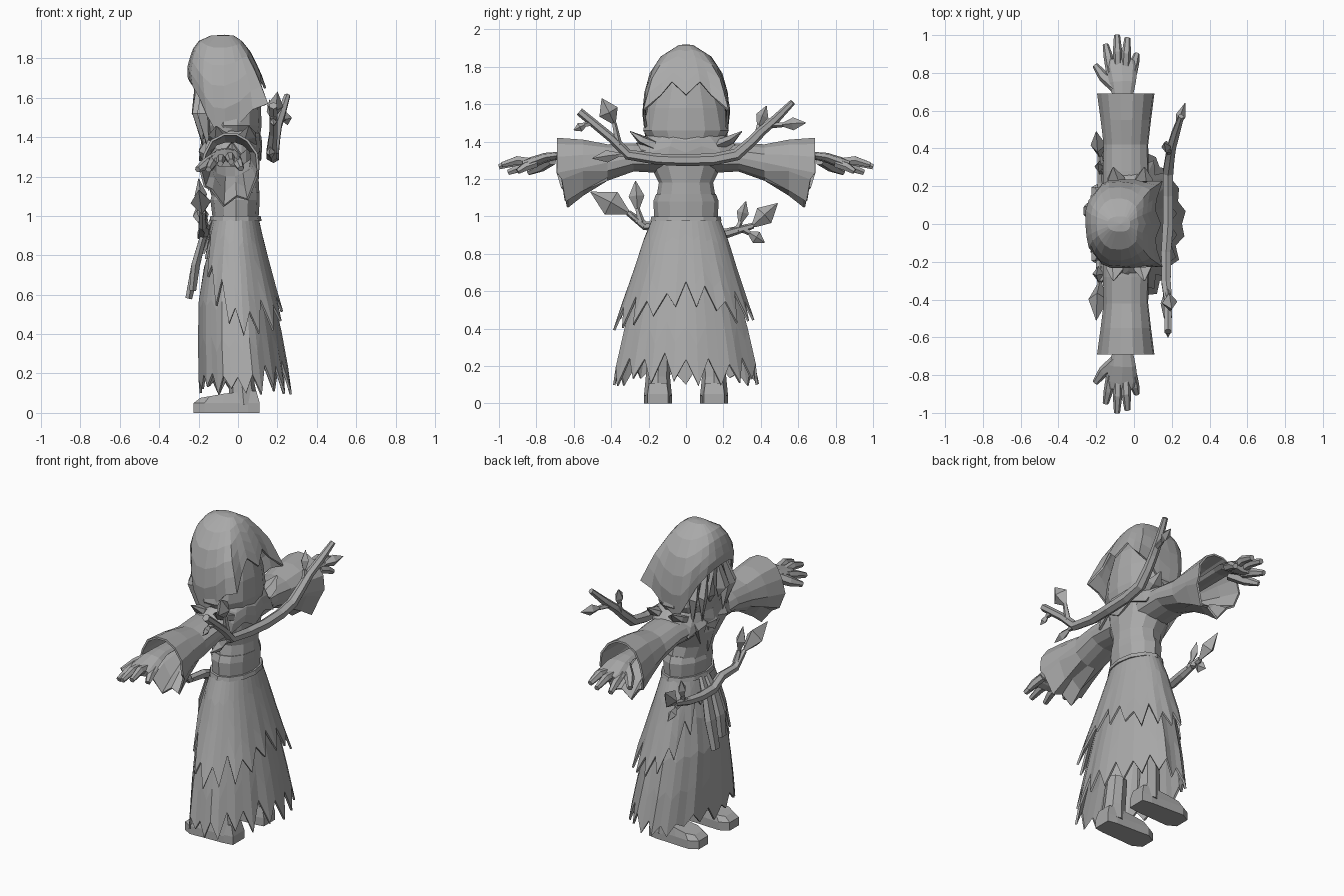
import bpy, bmesh, math, random
from mathutils import Vector

random.seed(4)
grey = bpy.data.materials.new("grey")
grey.diffuse_color = (0.4, 0.4, 0.4, 1)


def loft(name, rings, caps=True, thick=0):
    """Skin a list of closed rings; optionally cap the ends or thicken the shell."""
    bm = bmesh.new()
    vs = [[bm.verts.new(p) for p in r] for r in rings]
    n = len(rings[0])
    for a, b in zip(vs, vs[1:]):
        for i in range(n):
            j = (i + 1) % n
            bm.faces.new((a[i], a[j], b[j], b[i]))
    if caps:
        bm.faces.new(vs[0][::-1])
        bm.faces.new(vs[-1])
    bmesh.ops.remove_doubles(bm, verts=bm.verts[:], dist=0.0005)
    bmesh.ops.recalc_face_normals(bm, faces=bm.faces[:])
    me = bpy.data.meshes.new(name)
    bm.to_mesh(me)
    bm.free()
    me.materials.append(grey)
    ob = bpy.data.objects.new(name, me)
    bpy.context.collection.objects.link(ob)
    if thick:
        m = ob.modifiers.new("thickness", 'SOLIDIFY')
        m.thickness = thick
    return ob


def tube(name, pts, radii, n=6, flat=1.0, up=(0, 0, 1)):
    """Tapered tube along a path; flat squashes it along the up direction."""
    pts = [Vector(p) for p in pts]
    rings = []
    for i, p in enumerate(pts):
        t = (pts[min(i + 1, len(pts) - 1)] - pts[max(i - 1, 0)]).normalized()
        side = t.cross(Vector(up)).normalized()
        top = side.cross(t)
        rings.append([p + radii[i] * (side * math.cos(a) + flat * top * math.sin(a))
                      for a in (2 * math.pi * k / n for k in range(n))])
    return loft(name, rings)


def leaf(base, tip, r):
    b, t = Vector(base), Vector(tip)
    tube("leaf", [b, b.lerp(t, 0.45), t], [0.012, r, 0.002], 4, 0.75, (1, 0, 0.1))


def sample(profile, z):
    """Interpolate (z, centre x, rx front, rx back, ry) rows, listed top to bottom."""
    for a, b in zip(profile, profile[1:]):
        if z >= b[0]:
            f = min(1, max(0, (a[0] - z) / (a[0] - b[0])))
            return [u + (v - u) * f for u, v in zip(a, b)]
    return profile[-1]


def ring_point(profile, z, a, k=1.0, power=1.0):
    """Point on an oval cross-section; power below 1 makes it boxier."""
    _, cx, rf, rb, ry = sample(profile, z)
    c, s = (math.copysign(abs(v) ** power, v) for v in (math.cos(a), math.sin(a)))
    return (cx + k * c * (rb if c > 0 else rf), k * s * ry, z)


def garment(name, profile, hem, n, rows, wobble=0.0, power=1.0, flare={}, ease=1.0, closed=False):
    """Draped shell from the profile top to a hem height per column; flare widens chosen columns."""
    top = profile[0][0]
    ks = [flare.get(i, 1) + random.uniform(-wobble, wobble) for i in range(n)]
    rings = [[(profile[0][1], 0, top + 0.005)] * n] if closed else []
    for r in range(rows + 1):
        f = (r / rows) ** ease
        rings.append([])
        for i in range(n):
            a = 2 * math.pi * i / n
            rings[-1].append(ring_point(profile, top + (hem(i, a) - top) * f, a,
                                        1 + (ks[i] - 1) * f, power))
    return loft(name, rings, False, 0.012)


def body(name, profile, n=12):
    return loft(name, [[ring_point(profile, p[0], 2 * math.pi * i / n) for i in range(n)]
                       for p in profile])


# Skirt layers with ragged hems
N = 38
low_tips = [random.uniform(0.09, 0.14) if i % 2 else
            random.uniform(0.15, 0.21) + 0.07 * max(0, math.cos(2 * math.pi * i / N)) for i in range(N)]
low = [(0.95, -0.01, 0.10, 0.10, 0.16), (0.65, 0.0, 0.20, 0.165, 0.27),
       (0.42, 0.0, 0.205, 0.215, 0.33), (0.1, 0.02, 0.22, 0.25, 0.40)]
garment("lower_skirt", low, lambda i, a: low_tips[i], N, 4, 0.04)
up_tips = [random.uniform(-0.05, 0.01) if i % 2 else random.uniform(0.07, 0.15) for i in range(N)]


def upper_hem(i, a):
    c = math.cos(a)
    base = 0.44 + 0.07 * max(0, c) ** 3
    return base + up_tips[i] + (0.42 * (-c) ** 1.7 if c < 0 else 0)


up = [(0.99, -0.01, 0.12, 0.115, 0.18), (0.88, -0.01, 0.15, 0.14, 0.225),
      (0.75, 0.0, 0.19, 0.165, 0.265), (0.6, 0.0, 0.21, 0.205, 0.315),
      (0.4, 0.01, 0.22, 0.255, 0.385)]
garment("upper_skirt", up, upper_hem, N, 4, 0.03)

# Torso, belt and head
body("torso", [(1.45, -0.03, 0.09, 0.10, 0.12), (1.37, -0.03, 0.15, 0.14, 0.21),
               (1.27, -0.03, 0.16, 0.14, 0.19), (1.18, -0.02, 0.14, 0.125, 0.145),
               (1.09, -0.01, 0.12, 0.12, 0.16), (0.96, -0.01, 0.10, 0.11, 0.165)])
body("sash_wrap", [(1.12, -0.01, 0.12, 0.12, 0.16), (1.08, -0.01, 0.13, 0.12, 0.175),
                   (1.0, -0.01, 0.12, 0.115, 0.17)])
body("belt", [(1.0, -0.01, 0.13, 0.125, 0.185), (0.975, -0.01, 0.135, 0.13, 0.19)])
body("head", [(1.78, -0.04, 0.10, 0.08, 0.10), (1.70, -0.04, 0.14, 0.13, 0.17),
              (1.58, -0.04, 0.15, 0.155, 0.21), (1.46, -0.04, 0.15, 0.16, 0.235),
              (1.39, -0.04, 0.14, 0.15, 0.19), (1.33, -0.04, 0.10, 0.12, 0.11)], 14)

# Hood: boxy dome, long sides, brim at the front and two flared back points
HN = 24
hem_z = [1.65, 1.72, 1.65, 1.57, 1.54, 1.47, 1.42, 1.43, 1.51, 1.60, 1.66, 1.69, 1.70]
hood = [(1.915, -0.07, 0.07, 0.05, 0.04), (1.90, -0.07, 0.12, 0.08, 0.09),
        (1.84, -0.07, 0.165, 0.13, 0.15), (1.74, -0.07, 0.19, 0.18, 0.21),
        (1.58, -0.07, 0.165, 0.235, 0.24), (1.40, -0.06, 0.14, 0.19, 0.22)]
garment("hood", hood, lambda i, a: hem_z[min(i, HN - i)], HN, 5, 0.02, 0.78,
        {3: 1.25, 21: 1.25, 4: 1.08, 20: 1.08}, 1.3, True)

# Hair locks framing the face
for s in (1, -1):
    for x, y, z in ((-0.15, 0.15, 1.33), (-0.18, 0.10, 1.36), (-0.19, 0.04, 1.46)):
        tube("hair_lock", [(x - 0.01, s * y * 0.9, 1.68), (x - 0.02, s * (y + 0.02), 1.52),
                           (x, s * y, z)], [0.02, 0.045, 0.004], 4, 0.6)

# Ragged cape over the shoulders, with collar spikes each side
CN = 20
cape = [(1.46, -0.03, 0.11, 0.12, 0.17), (1.41, -0.03, 0.15, 0.15, 0.24),
        (1.36, -0.03, 0.16, 0.155, 0.30), (1.28, -0.03, 0.165, 0.15, 0.36)]
garment("shoulder_cape", cape,
        lambda i, a: 1.33 + 0.05 * (i % 2) - 0.05 * abs(math.cos(a)), CN, 3, 0.03)
for s in (1, -1):
    for x in (-0.10, 0.05):
        tube("collar_spike", [(x * 0.9, s * 0.17, 1.38), (x, s * 0.24, 1.41), (x * 1.1, s * 0.30, 1.455)],
             [0.06, 0.05, 0.004], 5, 0.5)
for y, z in ((-0.1, 1.2), (0, 1.13), (0.1, 1.2)):
    tube("scarf_point", [(-0.12, y * 1.2, 1.42), (-0.175, y, 1.33), (-0.15, y * 0.7, z)],
         [0.05, 0.065, 0.004], 5, 0.4, (1, 0, 0))

# Wide sleeves, hands and boots
rows = ((0.10, 0.12, 1.39, 1.23), (0.28, 0.118, 1.39, 1.24), (0.42, 0.115, 1.385, 1.19),
        (0.55, 0.13, 1.41, 1.11), (0.68, 0.148, 1.42, 1.045))
finger_tips = ((-0.15, 0.95, 1.235), (-0.09, 1.0, 1.265), (-0.035, 0.985, 1.275), (0.015, 0.9, 1.24))
for s in (1, -1):
    rings = []
    for k, (y, rx, zt, zb) in enumerate(rows):
        ring = []
        for i in range(14):
            q, c = math.sin(2 * math.pi * i / 14), math.cos(2 * math.pi * i / 14)
            z = (zt + zb) / 2 + (zt - zb) / 2 * max(-1, min(1, q * 1.05))
            rag = 0.05 * (i % 2) if k >= 3 and q < 0 else 0
            bite = 0.06 * max(0, -q) * (k == 4)
            ring.append((-0.04 + rx * c * (1 + 0.05 * (i % 2)),
                         s * (y - bite + 0.01 * (k == 4)), z + rag))
        rings.append(ring)
    loft("sleeve", rings, False, 0.012)
    tube("hand", [(-0.06, s * 0.45, 1.32), (-0.06, s * 0.68, 1.325), (-0.06, s * 0.75, 1.315),
                  (-0.065, s * 0.83, 1.285), (-0.065, s * 0.87, 1.275)],
         [0.05, 0.055, 0.07, 0.085, 0.075], 8, 0.36)
    for j, (x, y, z) in enumerate(finger_tips):
        bx = -0.122 + 0.038 * j
        tube("finger", [(bx, s * 0.80, 1.285), ((bx + x) / 2, s * (0.82 + y) / 2, z + 0.025),
                        (x, s * y, z)], [0.025, 0.025, 0.016], 6)
    tube("thumb", [(-0.09, s * 0.72, 1.305), (-0.16, s * 0.78, 1.265), (-0.205, s * 0.84, 1.235)],
         [0.034, 0.03, 0.016], 6)
    sole = [(0.11, 0.055), (0.05, 0.065), (-0.08, 0.07), (-0.17, 0.075), (-0.225, 0.045)]
    outline = [(x, 0.15 + w) for x, w in sole] + [(x, 0.15 - w) for x, w in reversed(sole)]
    loft("boot", [[(x, s * y, 0) for x, y in outline],
                  [(x, s * y, 0.05) for x, y in outline],
                  [(x * 0.85, s * (0.15 + (y - 0.15) * 0.85), 0.11 + 0.15 * min(0, x))
                   for x, y in outline]])
    tube("boot_shaft", [(0.03, s * 0.15, 0.04), (0.02, s * 0.15, 0.14), (0.01, s * 0.14, 0.32)],
         [0.075, 0.065, 0.06], 8, 1, (1, 0, 0))

# Curved branch across the back with twigs and leaves
tube("back_branch", [(0.18, -0.57, 1.56), (0.18, -0.4, 1.42), (0.17, -0.31, 1.33), (0.17, -0.15, 1.305),
                     (0.18, 0, 1.30), (0.18, 0.15, 1.305), (0.18, 0.27, 1.33), (0.19, 0.35, 1.40),
                     (0.20, 0.41, 1.46), (0.22, 0.48, 1.52), (0.25, 0.57, 1.61)],
     [0.022, 0.024, 0.028, 0.03, 0.032, 0.032, 0.032, 0.028, 0.026, 0.024, 0.016], 6, 1, (1, 0, 0))
leaf_sets = [  # twig start, leaf base, leaf tip, leaf half width
    ((0.18, -0.36, 1.38), (0.18, -0.385, 1.50), (0.20, -0.45, 1.63), 0.055),
    ((0.17, -0.31, 1.33), (0.17, -0.36, 1.33), (0.16, -0.50, 1.31), 0.033),
    ((0.18, -0.50, 1.50), (0.18, -0.54, 1.49), (0.18, -0.60, 1.46), 0.025),
    ((0.19, 0.38, 1.43), (0.18, 0.39, 1.49), (0.16, 0.43, 1.59), 0.035),
    ((0.21, 0.45, 1.49), (0.23, 0.52, 1.49), (0.27, 0.64, 1.50), 0.035),
    # leaves on the waist branch
    ((-0.17, -0.22, 0.95), (-0.18, -0.31, 1.02), (-0.20, -0.51, 1.13), 0.07),
    ((-0.17, -0.24, 0.97), (-0.18, -0.26, 1.04), (-0.20, -0.27, 1.19), 0.042),
    ((-0.17, 0.24, 0.92), (-0.18, 0.36, 0.95), (-0.20, 0.49, 1.07), 0.055),
    ((-0.17, 0.27, 0.92), (-0.18, 0.29, 0.97), (-0.19, 0.32, 1.08), 0.033),
    ((-0.17, 0.31, 0.93), (-0.17, 0.34, 0.91), (-0.17, 0.42, 0.86), 0.035)]
for start, base, tip, r in leaf_sets:
    tube("twig", [start, base], [0.02, 0.013], 5, 1, (1, 0, 0))
    leaf(base, tip, r)
tube("waist_branch", [(-0.18, -0.31, 1.02), (-0.18, -0.22, 0.95), (-0.17, -0.1, 0.94), (-0.18, 0, 0.90),
                      (-0.18, 0.12, 0.90), (-0.17, 0.22, 0.91), (-0.18, 0.36, 0.95)],
     [0.016, 0.024, 0.028, 0.03, 0.028, 0.026, 0.016], 6, 1, (1, 0, 0))

# Hanging ends of the belt
for y, z, x in ((0.07, 0.58, -0.25), (-0.02, 0.62, -0.23)):
    tube("belt_end", [(-0.13, y * 0.5, 0.98), (-0.18, y * 0.8, 0.88), (-0.215, y, 0.75), (x, y, z)],
         [0.025, 0.04, 0.05, 0.04], 6, 0.5, (1, 0, 0))
